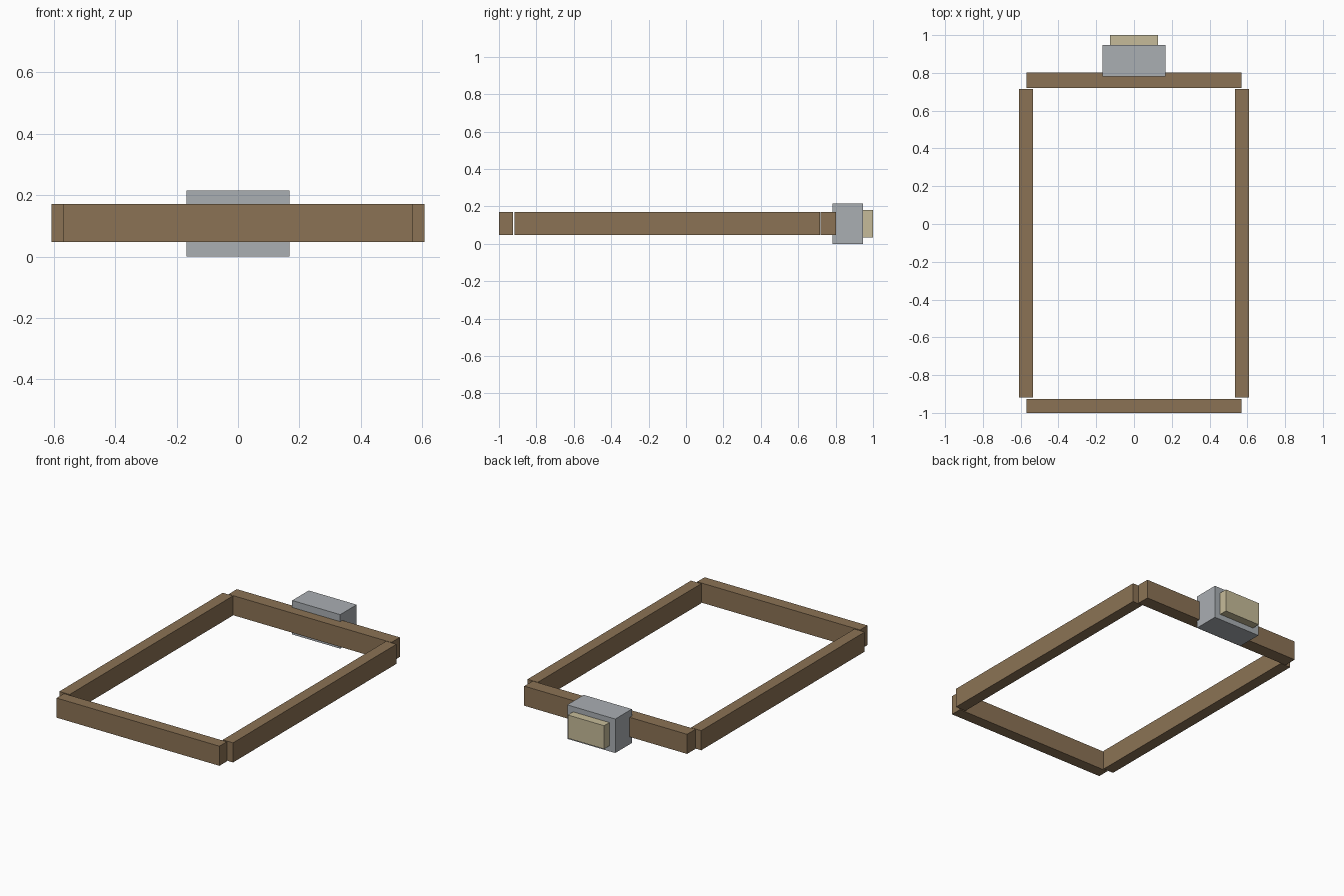
import bpy

cube = bpy.data.objects.get("Cube")
if cube:
    bpy.data.objects.remove(cube, do_unlink=True)


def material(name, rgb):
    mat = bpy.data.materials.new(name)
    mat.use_nodes = True
    colour = (*rgb, 1.0)
    mat.diffuse_color = colour
    mat.node_tree.nodes["Principled BSDF"].inputs["Base Color"].default_value = colour
    return mat


def box(name, mat, x, y, z):
    """Flat-sided block spanning the given (low, high) ranges."""
    spans = (x, y, z)
    bpy.ops.mesh.primitive_cube_add(size=1)
    obj = bpy.context.object
    obj.name = obj.data.name = name
    for v in obj.data.vertices:
        v.co = [lo + (hi - lo) * (c + 0.5) for c, (lo, hi) in zip(v.co, spans)]
    obj.data.materials.append(mat)
    return obj


wood = material("brown wood", (0.26, 0.171, 0.09))
metal = material("grey metal", (0.40, 0.425, 0.45))
cream = material("cream", (0.565, 0.50, 0.32))

FRAME_Z = (0.047, 0.171)

# Rectangular frame: two cross bars between two long rails
box("front_bar", wood, (-0.57, 0.57), (-1.0, -0.926), FRAME_Z)
box("back_bar", wood, (-0.57, 0.57), (0.719, 0.803), FRAME_Z)
for side, sign in (("left", 1), ("right", -1)):
    x_range = sorted((sign * 0.536, sign * 0.608))
    box(side + "_rail", wood, x_range, (-0.918, 0.716), FRAME_Z)

# Block clamped on the back bar, with its raised outer plate
box("back_block", metal, (-0.168, 0.168), (0.782, 0.947), (0.0, 0.215))
box("block_plate", cream, (-0.127, 0.127), (0.947, 1.0), (0.035, 0.182))
